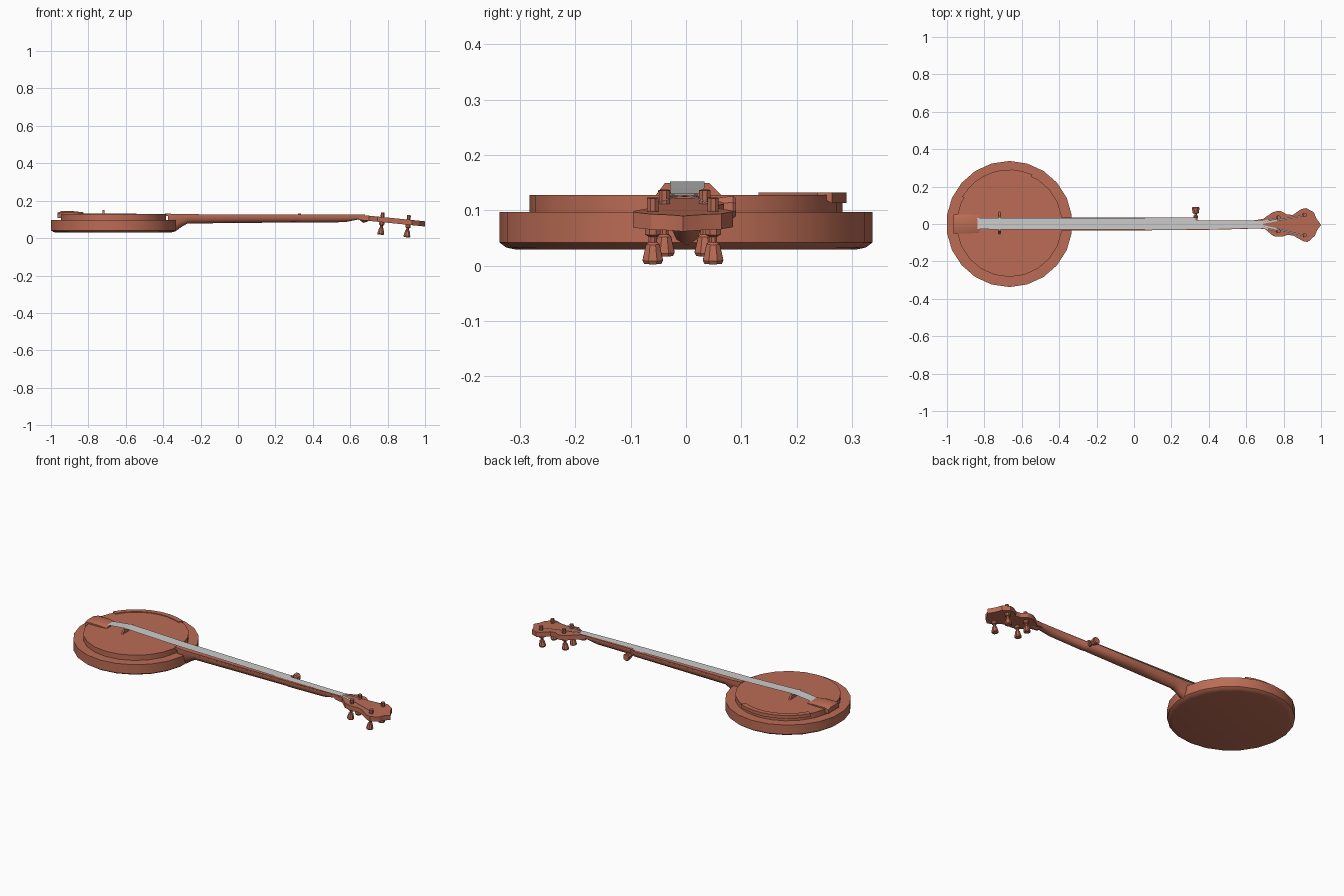
import bpy, bmesh
from math import sin, cos, pi, radians, atan
from mathutils import Matrix, Vector

if "Cube" in bpy.data.objects:
    bpy.data.objects.remove(bpy.data.objects["Cube"])

wood = bpy.data.materials.new("wood")
wood.diffuse_color = (0.5, 0.15, 0.09, 1)
wood.use_nodes = True
wood.node_tree.nodes["Principled BSDF"].inputs["Base Color"].default_value = wood.diffuse_color


def make(name, verts, faces, mat=wood, smooth=35, fix=True):
    me = bpy.data.meshes.new(name)
    me.from_pydata([tuple(v) for v in verts], [], faces)
    if fix:
        bm = bmesh.new()
        bm.from_mesh(me)
        bmesh.ops.recalc_face_normals(bm, faces=bm.faces)
        bm.to_mesh(me)
        bm.free()
    ob = bpy.data.objects.new(name, me)
    bpy.context.collection.objects.link(ob)
    if mat:
        me.materials.append(mat)
    if smooth:
        bpy.ops.object.select_all(action='DESELECT')
        ob.select_set(True)
        bpy.context.view_layer.objects.active = ob
        bpy.ops.object.shade_smooth_by_angle(angle=radians(smooth))
    return ob


def loft(name, rings, smooth=35):
    """Skin a list of equal-length closed rings and cap both ends."""
    n = len(rings[0])
    verts = [p for r in rings for p in r]
    faces = [(i * n + j, i * n + (j + 1) % n, (i + 1) * n + (j + 1) % n, (i + 1) * n + j)
             for i in range(len(rings) - 1) for j in range(n)]
    faces += [tuple(range(n)), tuple(range(len(verts) - n, len(verts)))]
    return make(name, verts, faces, smooth=smooth)


def lathe(name, profile, sides, matrix, smooth=35):
    """Spin (radius, height) pairs round the local z axis."""
    return loft(name, [[matrix @ Vector((r * cos((k + .5) * 2 * pi / sides),
                                         r * sin((k + .5) * 2 * pi / sides), z))
                        for k in range(sides)] for r, z in profile], smooth)


def box(name, x0, x1, y0, y1, z0, z1):
    return loft(name, [[(x, y0, z0), (x, y1, z0), (x, y1, z1), (x, y0, z1)]
                       for x in (x0, x1)], 0)


# Resonator bowl and drum
centre = Matrix.Translation((-.6664, 0, 0))
lathe("resonator", [(.306, .029), (.325, .033), (.337, .042), (.337, .097)], 22, centre, 40)
lathe("drum", [(.283, .09), (.283, .128)], 22, centre)

# Armrest: thin curved strip along the far rim of the drum
arc = [radians(65 + 85 * i / 8) for i in range(9)]
loft("armrest", [[(-.6664 + r * cos(a), r * sin(a), z)
                  for r, z in ((.262, .126), (.262, .132), (.291, .132), (.291, .113))]
                 for a in arc])

# Tailpiece: arched plate hooked over the rim
def arch(x, z0, z1, w):
    return [(x, -w, z0), (x, -w, z1 - .008), (x, -w * .55, z1),
            (x, w * .55, z1), (x, w, z1 - .008), (x, w, z0)]
loft("tailpiece", [arch(-.965, .107, .136, .05), arch(-.945, .107, .144, .051),
                   arch(-.88, .12, .144, .051), arch(-.825, .127, .138, .046)], 50)

# Bridge
loft("bridge", [[(x, -.055, .127), (x, .065, .127), (x, .042, .15), (x, -.038, .15)]
                for x in (-.724, -.714)], 0)


# Neck with heel, step at the fifth string and volute: x, low y, high y, bottom z
def neck_ring(x, y0, y1, zb, zt=.121):
    c, w = (y0 + y1) / 2, (y1 - y0) / 2
    zm = zt - .01
    under = [(x, c + w * cos(a), zm - (zm - zb) * sin(a))
             for a in (pi * k / 6 for k in range(7))]
    return [(x, y0, zt), (x, y1, zt)] + under

loft("neck", [neck_ring(*s) for s in (
    (-.375, -.034, .036, .034), (-.335, -.034, .036, .036), (-.305, -.034, .036, .058),
    (-.27, -.034, .036, .078), (.0, -.034, .036, .081), (.325, -.032, .035, .084),
    (.345, -.032, .02, .084), (.57, -.027, .02, .085), (.645, -.024, .02, .1),
    (.672, -.022, .02, .081), (.72, -.02, .018, .1, .118))], 50)

# Fretboard
loft("fretboard", [[(x, a, .118), (x, b, .118), (x, b, z), (x, a, z)] for x, a, b, z in (
    (-.39, -.034, .036, .133), (-.33, -.034, .036, .128), (.325, -.032, .035, .126),
    (.345, -.032, .02, .126), (.68, -.023, .02, .125))], 0)


# Headstock: scalloped outline on a plane leaning back
def head_z(x):
    return .125 - .1 * (x - .65)

outline = [(.645, .02), (.69, .027), (.74, .062), (.765, .069), (.785, .069), (.82, .05),
           (.85, .049), (.895, .08), (.92, .085), (.96, .064), (.975, .03), (1, -.005),
           (.978, -.035), (.968, -.062), (.93, -.096), (.905, -.092), (.85, -.061),
           (.82, -.059), (.79, -.068), (.745, -.065), (.70, -.027), (.645, -.023)]
loft("headstock", [[(x, y, head_z(x) - t) for x, y in outline] for t in (.028, 0)], 25)

# Tuning pegs: post above, bushing, stem and flared button below
lean = Matrix.Rotation(atan(.1), 4, 'Y')
pegs = [(.772, .034), (.772, -.039), (.912, .049), (.912, -.06)]
for x, y in pegs:
    at = Matrix.Translation((x, y, head_z(x))) @ lean
    lathe("tuning_post", [(.011, -.01), (.011, .024)], 8, at)
    lathe("tuning_button", [(.015, -.027), (.015, -.042), (.008, -.046), (.008, -.056),
                            (.013, -.06), (.02, -.089), (.017, -.095)], 8, at)

# Fifth string peg on the side of the neck
side = Matrix.Translation((.33, .03, .106)) @ Matrix.Rotation(-pi / 2, 4, 'X')
lathe("fifth_peg", [(.012, 0), (.012, .014), (.008, .016), (.008, .025),
                    (.018, .028), (.022, .055), (.018, .06)], 8, side)
box("fifth_post", .322, .338, .02, .034, .115, .131)

# Strings: one thin sheet to the nut, then four ribbons fanning to the posts
path = [(-.84, -.027, .031, .139), (-.72, -.029, .033, .152), (-.38, -.029, .033, .141),
        (.33, -.028, .031, .131), (.335, -.028, .015, .131), (.69, -.02, .016, .127)]
verts = [(x, y, z) for x, a, b, z in path for y in (a, b)]
faces = [(2 * i, 2 * i + 2, 2 * i + 3, 2 * i + 1) for i in range(len(path) - 1)]
for (x, y), ys in zip(pegs, (.014, -.018, .005, -.009)):
    k = len(verts)
    verts += [(.69, ys - .004, .127), (x, y - .006, head_z(x) + .012),
              (x, y + .002, head_z(x) + .012), (.69, ys + .004, .127)]
    faces.append((k, k + 1, k + 2, k + 3))
make("strings", verts, faces, None, 0, False)
